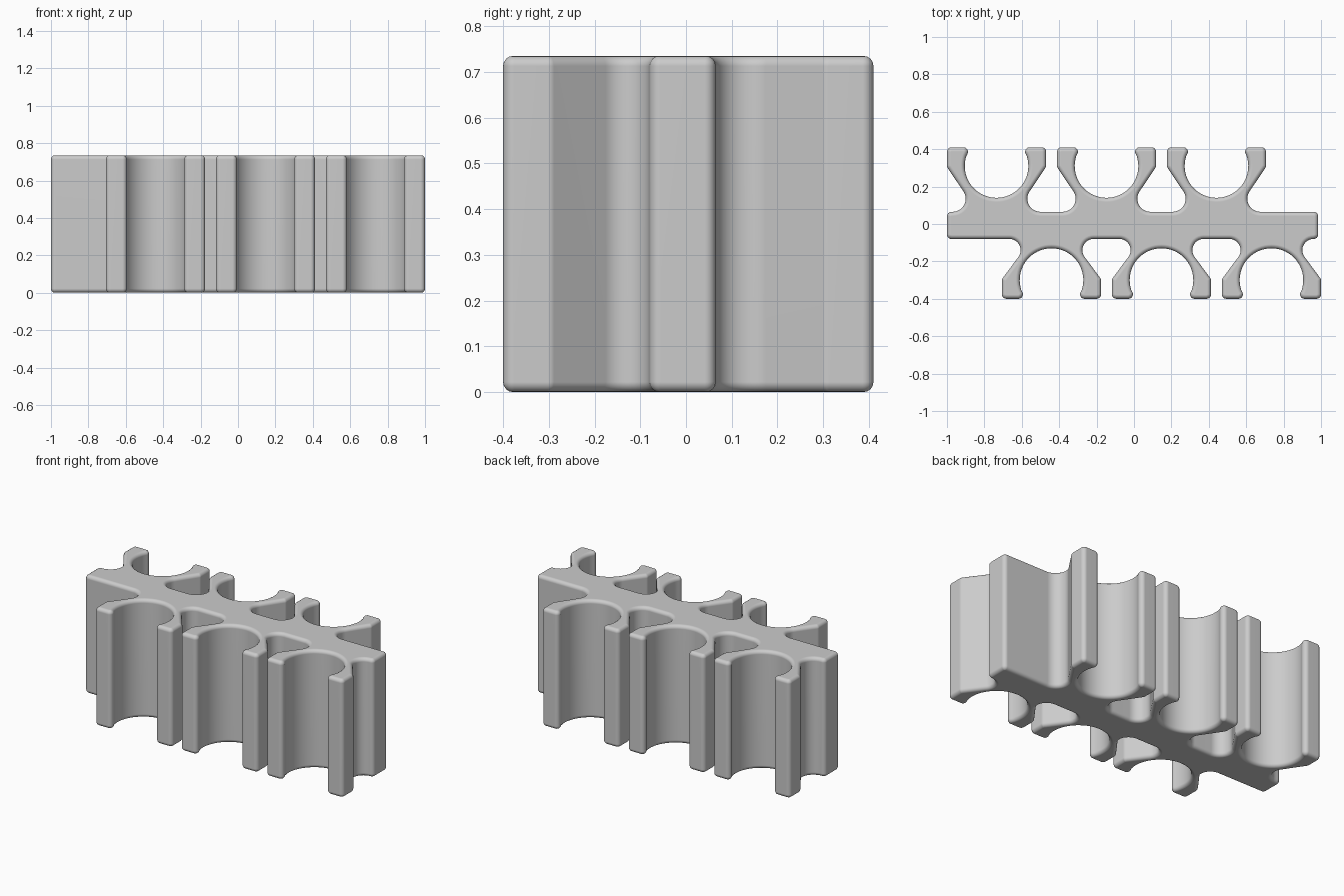
import bpy
import bmesh
from math import sin, cos, pi, radians, atan2, acos, tan
from mathutils import Vector

cube = bpy.data.objects.get("Cube")
if cube:
    bpy.data.objects.remove(cube)

HEIGHT = 0.735
PITCH = 0.588
ROUND = 0.024      # rounding of upright corners
RIM = 0.022        # rounding of top and bottom rims
BORE = 0.17        # radius of the clip opening
HALF = 0.265       # half width of a clip


def arc(cx, cy, r, a0, a1, n):
    """Points along an arc, flagged as not to be rounded."""
    steps = [a0 + (a1 - a0) * i / n for i in range(n + 1)]
    return [(Vector((cx + r * cos(a), cy + r * sin(a))), False) for a in steps]


def clip_profile(base, centre, fillet):
    """Open-ended clip, u across and v outward, from its left foot to its right."""
    tip = centre + 0.1
    shoulder = Vector((HALF, centre - 0.005))
    foot = Vector((0.165 + fillet, base + fillet))
    to_shoulder = shoulder - foot
    tangent = atan2(to_shoulder.y, to_shoulder.x) + acos(fillet / to_shoulder.length)
    half = arc(0, centre, BORE, -pi / 2, radians(18), 20)
    half += [(Vector((0.138, tip)), True), (Vector((HALF, tip)), True), (shoulder, True)]
    half += arc(foot.x, foot.y, fillet, tangent, 1.5 * pi, 12)
    left = [(Vector((-p.x, p.y)), f) for p, f in reversed(half[1:])]
    return left + half


def rounded(points):
    """Replace each flagged corner with a small tangent arc."""
    result = []
    for i, (p, corner) in enumerate(points):
        if not corner:
            result.append(p)
            continue
        a = (points[i - 1][0] - p).normalized()
        b = (points[(i + 1) % len(points)][0] - p).normalized()
        opening = a.angle(b)
        reach = ROUND / tan(opening / 2)
        mid = p + (a + b).normalized() * ROUND / sin(opening / 2)
        start, end = p + a * reach - mid, p + b * reach - mid
        sweep = start.angle(end)
        n = max(2, round(sweep / radians(14)))
        for k in range(n + 1):
            t = k / n
            result.append(mid + (start * sin((1 - t) * sweep) + end * sin(t * sweep)) / sin(sweep))
    return result


# Outline: front row left to right, then back row right to left
front = clip_profile(0.08, 0.30, 0.06)
back = clip_profile(0.065, 0.31, 0.07)
outline = [(Vector((-1, -0.08)), True)]
for i in range(3):
    c = 0.147 + (i - 1) * PITCH
    outline += [(Vector((c + p.x, -p.y)), f) for p, f in front]
outline += [(Vector((0.985, -0.08)), True), (Vector((0.985, 0.065)), True)]
for i in range(3):
    c = -0.147 + (1 - i) * PITCH
    outline += [(Vector((c - p.x, p.y)), f) for p, f in back]
outline.append((Vector((-1, 0.065)), True))

# Extrude the outline and round both rims
bm = bmesh.new()
face = bm.faces.new([bm.verts.new((p.x, p.y, 0)) for p in rounded(outline)])
raised = bmesh.ops.extrude_face_region(bm, geom=[face], use_keep_orig=True)["geom"]
bmesh.ops.translate(bm, vec=(0, 0, HEIGHT),
                    verts=[g for g in raised if isinstance(g, bmesh.types.BMVert)])
bmesh.ops.recalc_face_normals(bm, faces=bm.faces)
rims = [e for e in bm.edges if abs(e.verts[0].co.z - e.verts[1].co.z) < 0.001]
bmesh.ops.bevel(bm, geom=rims, offset=RIM, segments=4, profile=0.5,
                affect="EDGES", clamp_overlap=False)
mesh = bpy.data.meshes.new("double_sided_clip_rack")
bm.to_mesh(mesh)
bm.free()
rack = bpy.data.objects.new("double_sided_clip_rack", mesh)
bpy.context.collection.objects.link(rack)

# Plain grey plastic
grey = bpy.data.materials.new("grey_plastic")
grey.use_nodes = True
colour = (0.6, 0.6, 0.6, 1)
grey.diffuse_color = colour
grey.node_tree.nodes["Principled BSDF"].inputs["Base Color"].default_value = colour
mesh.materials.append(grey)

# Smooth shading with flat faces kept flat
bpy.context.view_layer.objects.active = rack
rack.select_set(True)
bpy.ops.object.shade_smooth_by_angle(angle=radians(40))
normals = rack.modifiers.new("flat_faces", "WEIGHTED_NORMAL")
normals.keep_sharp = True
